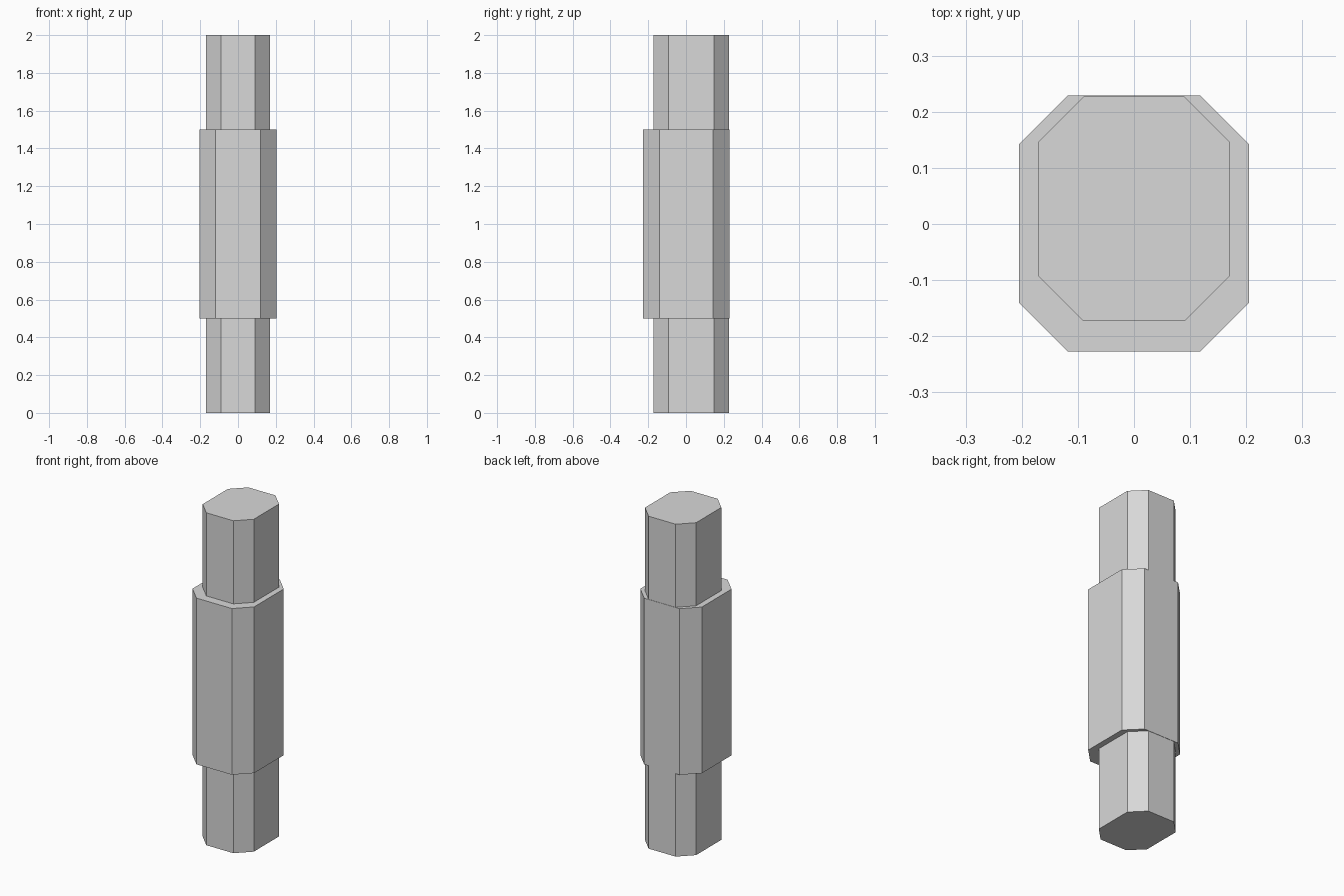
import bpy, bmesh

if "Cube" in bpy.data.objects:
    bpy.data.objects.remove(bpy.data.objects["Cube"])

grey = bpy.data.materials.new("light_grey")
grey.diffuse_color = (0.69, 0.69, 0.69, 1)
grey.use_nodes = True
grey.node_tree.nodes["Principled BSDF"].inputs["Base Color"].default_value = grey.diffuse_color


def octagon_prism(name, half_x, y0, y1, cut, z0, z1):
    """Upright rectangular bar with chamfered corners."""
    profile = [(-half_x + cut, y0), (half_x - cut, y0),
               (half_x, y0 + cut), (half_x, y1 - cut),
               (half_x - cut, y1), (-half_x + cut, y1),
               (-half_x, y1 - cut), (-half_x, y0 + cut)]
    bm = bmesh.new()
    base = bm.faces.new([bm.verts.new((x, y, z0)) for x, y in profile])
    top = bmesh.ops.extrude_face_region(bm, geom=[base], use_keep_orig=True)
    verts = [v for v in top["geom"] if isinstance(v, bmesh.types.BMVert)]
    bmesh.ops.translate(bm, verts=verts, vec=(0, 0, z1 - z0))
    bmesh.ops.recalc_face_normals(bm, faces=bm.faces)
    mesh = bpy.data.meshes.new(name)
    bm.to_mesh(mesh)
    bm.free()
    mesh.materials.append(grey)
    obj = bpy.data.objects.new(name, mesh)
    bpy.context.collection.objects.link(obj)
    return obj


# Thick middle sleeve
octagon_prism("middle_sleeve", 0.205, -0.227, 0.229, 0.087, 0.5, 1.5)

# Thinner end shafts, set toward the back of the sleeve
for name, z0, z1 in (("lower_shaft", 0, 0.5), ("upper_shaft", 1.5, 2)):
    octagon_prism(name, 0.17, -0.173, 0.227, 0.08, z0, z1)
